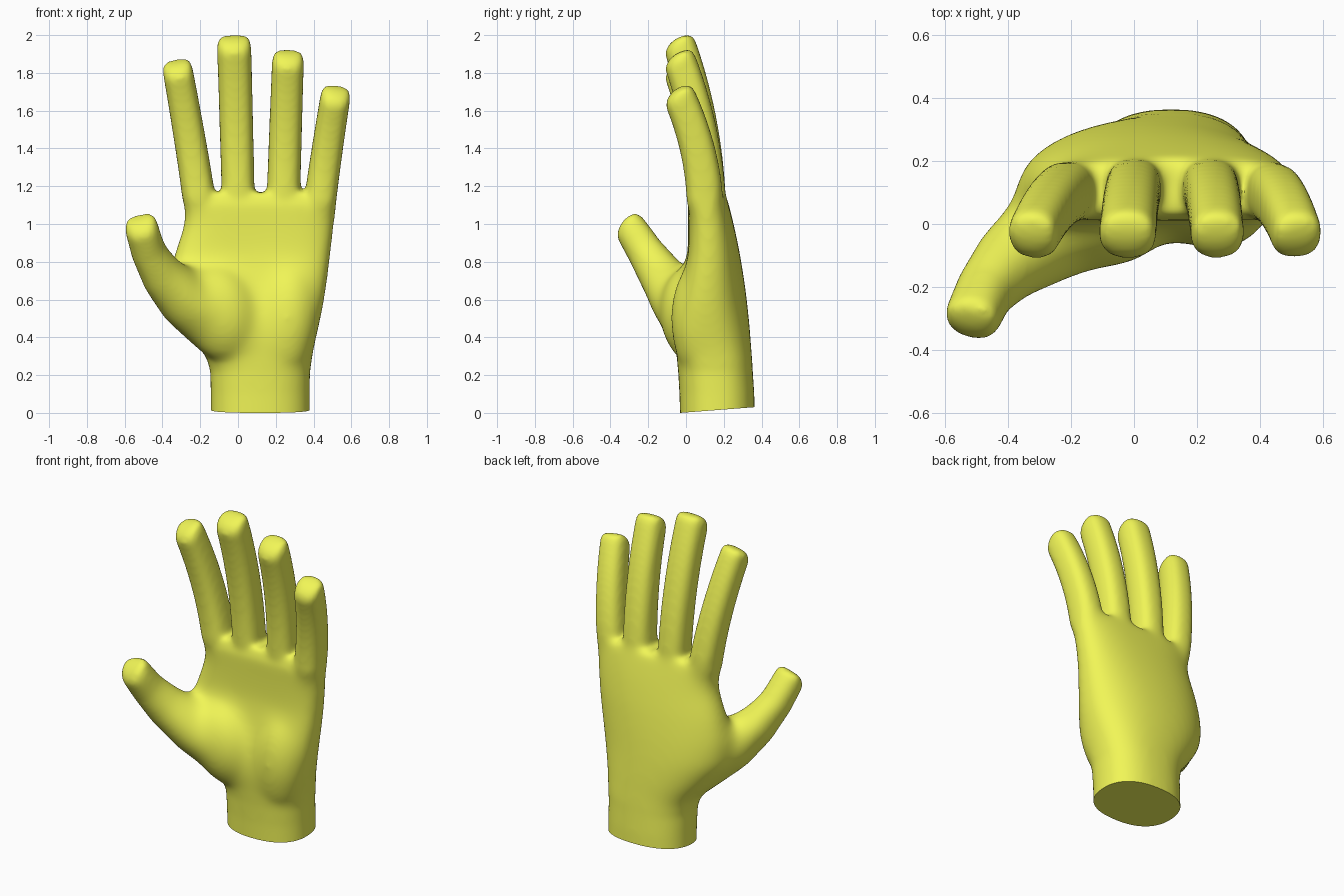
import bpy, bmesh, math
from mathutils import Vector, Matrix

if "Cube" in bpy.data.objects:
    bpy.data.objects.remove(bpy.data.objects["Cube"])

N = 32
bm = bmesh.new()


def ring_pts(e):
    out = []
    for i in range(N):
        c, s = math.cos(2 * math.pi * i / N), math.sin(2 * math.pi * i / N)
        out.append((math.copysign(abs(c) ** e, c), math.copysign(abs(s) ** e, s)))
    return out


def skin(rings):
    """Join rings of points into a closed tube."""
    rows = [[bm.verts.new(p) for p in r] for r in rings]
    faces = [bm.faces.new(rows[0][::-1]), bm.faces.new(rows[-1])]
    for a, b in zip(rows, rows[1:]):
        for i in range(N):
            j = (i + 1) % N
            faces.append(bm.faces.new((a[i], a[j], b[j], b[i])))
    bmesh.ops.recalc_face_normals(bm, faces=faces)


def digit(path, e=0.78):
    """Tube along (centre, half width, half depth) with a blunt tip, fuller on the nail side."""
    pts = [Vector(p[0]) for p in path]
    rings = []

    def add(c, d, hx, hy):
        right = (Vector((1, 0, 0)) - d * d.x).normalized()
        back = d.cross(right)
        rings.append([c + right * u * hx + back * v * hy for u, v in ring_pts(e)])
        return back

    for i, (_, hx, hy) in enumerate(path):
        d = (pts[min(i + 1, len(pts) - 1)] - pts[max(i - 1, 0)]).normalized()
        back = add(pts[i], d, hx, hy)
    for along, sx, sy, shift in ((.022, .99, .92, .06), (.042, .95, .77, .16),
                                 (.056, .86, .55, .28), (.063, .62, .3, .35)):
        add(pts[-1] + d * along + back * shift * hy, d, hx * sx, hy * sy)
    skin(rings)


def pad(center, radii, tilt=0):
    m = (Matrix.Translation(center) @ Matrix.Rotation(math.radians(tilt), 4, 'Y')
         @ Matrix.Diagonal((*radii, 1)))
    bmesh.ops.create_uvsphere(bm, u_segments=32, v_segments=20, radius=1, matrix=m)


# Wrist and palm: z, left, right, back y, front y, arch, squareness
palm = [(-.10, -.145, .38, .367, -.03, 0, .85), (.10, -.145, .38, .362, -.035, 0, .85),
        (.22, -.147, .382, .354, -.042, 0, .84), (.30, -.17, .395, .35, -.05, .01, .8),
        (.40, -.26, .418, .344, -.06, .03, .76), (.55, -.37, .453, .33, -.045, .06, .73),
        (.70, -.378, .478, .311, -.01, .06, .71), (.85, -.34, .497, .286, .015, .045, .68),
        (1.0, -.29, .516, .254, .014, .03, .66), (1.1, -.28, .522, .228, .01, .02, .63),
        (1.165, -.272, .518, .21, .03, .015, .62)]
skin([[Vector(((xl + xr) / 2 + u * (xr - xl) / 2,
               (yb + yf) / 2 + v * (yb - yf) / 2 - arch * u * u * (.7 if u > 0 else 1), z))
       for u, v in ring_pts(e)] for z, xl, xr, yb, yf, arch, e in palm])

# Four fingers: base x, tip x, base depth, top z, half width at base and tip
for x0, x1, y0, top, w0, w1 in ((-.193, -.316, .106, 1.87, .089, .08),
                                (.003, -.02, .115, 2.0, .087, .091),
                                (.238, .264, .115, 1.92, .09, .085),
                                (.424, .513, .104, 1.73, .087, .08)):
    path = []
    for i in range(13):
        t = i / 12
        k = (.75, .93)[i] if i < 2 else 1      # taper the root inside the palm
        path.append(((x0 + (x1 - x0) * t ** 1.15, y0 - (y0 + .027) * t ** 2.1,
                      1.02 + (top - 1.094) * t),
                     (w0 + (w1 - w0) * t) * k, (.1 - .012 * t) * k))
    digit(path)

# Thumb
digit([((-.02, .08, .45), .13, .12), ((-.15, .035, .51), .175, .17),
       ((-.285, -.04, .605), .148, .16), ((-.402, -.135, .735), .114, .124),
       ((-.472, -.216, .855), .095, .098), ((-.505, -.288, .968), .092, .088)], .88)

# Fleshy pads at the thumb base and the outer heel
pad((-.10, .02, .53), (.21, .16, .26), -20)
pad((.26, .07, .50), (.17, .155, .31), 5)

mesh = bpy.data.meshes.new("hand")
bm.to_mesh(mesh)
bm.free()
hand = bpy.data.objects.new("hand", mesh)
bpy.context.collection.objects.link(hand)
bpy.context.view_layer.objects.active = hand
hand.select_set(True)


def apply_modifier(kind, **settings):
    m = hand.modifiers.new("step", kind)
    for key, value in settings.items():
        setattr(m, key, value)
    bpy.ops.object.modifier_apply(modifier=m.name)


def ramp(v, a, b):
    return max(0, min(1, (v - a) / (b - a)))


# Fuse everything into one soft skin, blending the palm more than the digits
apply_modifier('REMESH', mode='VOXEL', voxel_size=.012)
group = hand.vertex_groups.new(name="palm")
for v in hand.data.vertices:
    x, y, z = v.co
    w = ramp(z, .26, .36) * ramp(z, 1.22 if y > .15 else 1.12, 1.0) * ramp(x, -.46, -.36)
    group.add([v.index], w, 'REPLACE')
apply_modifier('SMOOTH', factor=.5, iterations=160, vertex_group="palm")
apply_modifier('SMOOTH', factor=.5, iterations=25)
hand.vertex_groups.clear()

# Flat, slightly tilted cut at the wrist
bm = bmesh.new()
bm.from_mesh(hand.data)
cut = bmesh.ops.bisect_plane(bm, geom=bm.verts[:] + bm.edges[:] + bm.faces[:],
                             plane_co=(0, -.03, 0), plane_no=(0, -.03, .39),
                             clear_inner=True)
rim = [g for g in cut["geom_cut"] if isinstance(g, bmesh.types.BMEdge)]
bmesh.ops.holes_fill(bm, edges=rim, sides=0)
bmesh.ops.recalc_face_normals(bm, faces=bm.faces[:])
bm.to_mesh(hand.data)
bm.free()

bpy.ops.object.shade_smooth_by_angle(angle=math.radians(40))

skin_mat = bpy.data.materials.new("yellow_green")
skin_mat.diffuse_color = (.88, .92, .095, 1)
skin_mat.use_nodes = True
skin_mat.node_tree.nodes["Principled BSDF"].inputs["Base Color"].default_value = skin_mat.diffuse_color
hand.data.materials.clear()
hand.data.materials.append(skin_mat)
